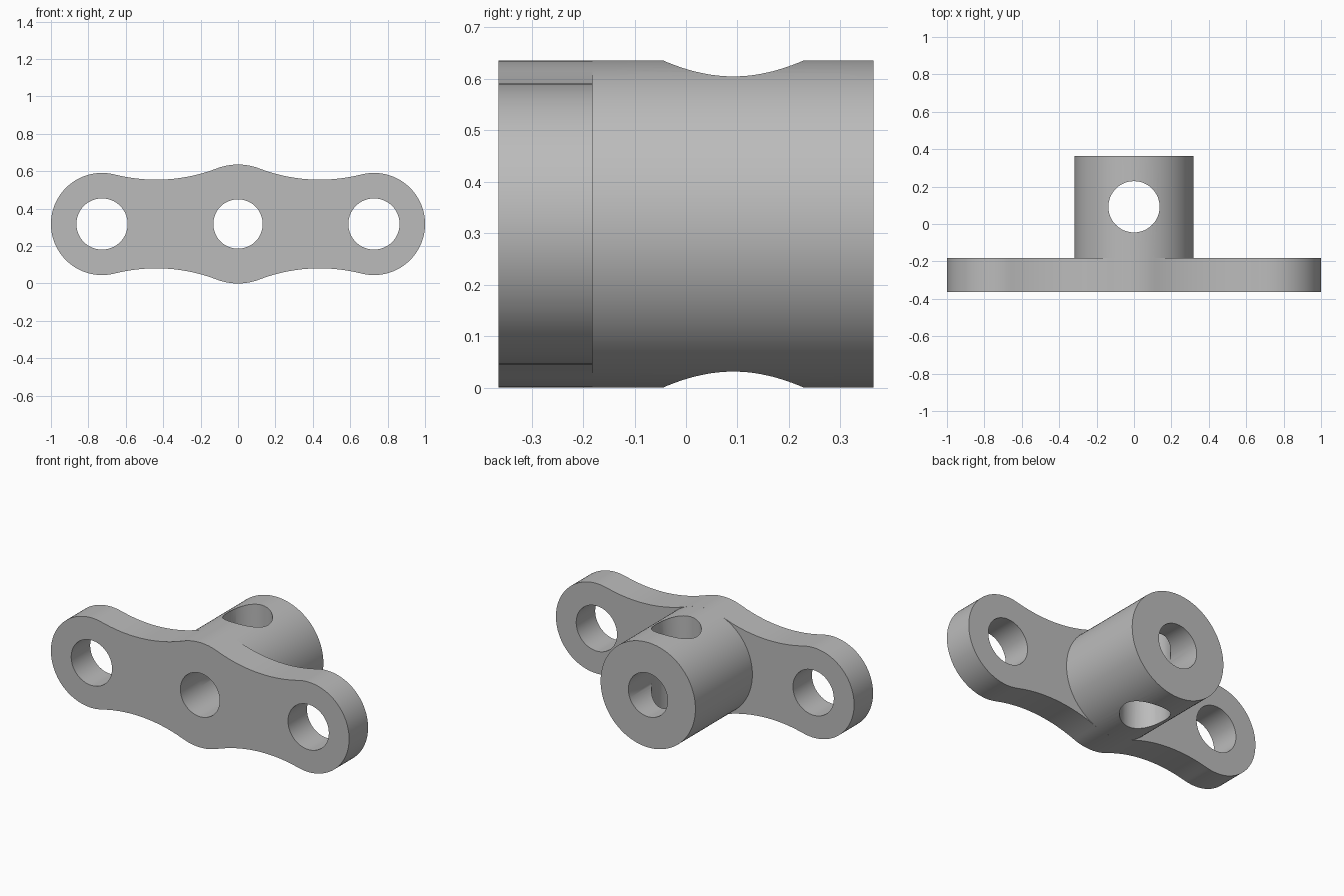
import bpy, bmesh
from math import sin, cos, pi, atan2, radians
from mathutils import Matrix

if "Cube" in bpy.data.objects:
    bpy.data.objects.remove(bpy.data.objects["Cube"], do_unlink=True)

MID = 0.318                       # height of the long axis
FRONT, STEP, BACK = -0.364, -0.182, 0.364
HUB_R, EAR_R, EAR_X = 0.318, 0.273, 0.727
WAIST_X, WAIST_Z, WAIST_R = 0.437, 1.137, 0.9

steel = bpy.data.materials.new("Grey steel")
steel.use_nodes = True
steel.diffuse_color = (0.5, 0.5, 0.5, 1)
steel.node_tree.nodes["Principled BSDF"].inputs["Base Color"].default_value = (0.5, 0.5, 0.5, 1)


def make_object(name, bm):
    bmesh.ops.recalc_face_normals(bm, faces=bm.faces)
    mesh = bpy.data.meshes.new(name)
    bm.to_mesh(mesh)
    bm.free()
    obj = bpy.data.objects.new(name, mesh)
    bpy.context.collection.objects.link(obj)
    return obj


def prism(name, outline, y0, y1):
    """Extrude an (x, z) outline along y."""
    bm = bmesh.new()
    face = bm.faces.new([bm.verts.new((x, y0, z + MID)) for x, z in outline])
    ext = bmesh.ops.extrude_face_region(bm, geom=[face])
    bmesh.ops.translate(bm, vec=(0, y1 - y0, 0),
                        verts=[v for v in ext["geom"] if isinstance(v, bmesh.types.BMVert)])
    return make_object(name, bm)


def arc(cx, cz, r, a0, a1, n):
    return [(cx + r * cos(a0 + (a1 - a0) * i / n), cz + r * sin(a0 + (a1 - a0) * i / n))
            for i in range(n + 1)]


def hole(obj, x, y, r, upright=False):
    """Drill a round hole along y, or along z when upright."""
    bm = bmesh.new()
    turn = Matrix() if upright else Matrix.Rotation(pi / 2, 4, "X")
    bmesh.ops.create_cone(bm, cap_ends=True, segments=64, radius1=r, radius2=r, depth=2,
                          matrix=Matrix.Translation((x, y, MID)) @ turn)
    cutter = make_object("hole_cutter", bm)
    mod = obj.modifiers.new("Hole", "BOOLEAN")
    mod.operation, mod.solver, mod.object = "DIFFERENCE", "EXACT", cutter
    bpy.context.view_layer.objects.active = obj
    bpy.ops.object.modifier_apply(modifier=mod.name)
    bpy.data.objects.remove(cutter, do_unlink=True)


# Plate outline: one quarter of tangent arcs, mirrored both ways
hub_angle = atan2(WAIST_Z, WAIST_X)
ear_angle = atan2(WAIST_Z, WAIST_X - EAR_X)
quarter = (arc(EAR_X, 0, EAR_R, 0, ear_angle, 32)
           + arc(WAIST_X, WAIST_Z, WAIST_R, ear_angle - pi, hub_angle - pi, 24)[1:-1]
           + arc(0, 0, HUB_R, hub_angle, pi / 2, 8))
upper = quarter + [(-x, z) for x, z in quarter[-2::-1]]
outline = upper + [(x, -z) for x, z in upper[-2:0:-1]]
plate = prism("mounting_plate", outline, FRONT, STEP)
for x in (-EAR_X, EAR_X):
    hole(plate, x, 0, 0.137)

# Round hub behind the plate, with a vertical cross hole
hub = prism("hub", arc(0, 0, HUB_R, 0, 2 * pi, 96)[:-1], STEP, BACK)
hole(hub, 0, 0.092, 0.137, upright=True)

# Central bore through both parts, then finish
for part in (plate, hub):
    hole(part, 0, 0, 0.132)
    part.data.materials.clear()
    part.data.materials.append(steel)
    for poly in part.data.polygons:
        poly.material_index = 0
    bpy.ops.object.select_all(action="DESELECT")
    part.select_set(True)
    bpy.context.view_layer.objects.active = part
    bpy.ops.object.shade_smooth_by_angle(angle=radians(30))
